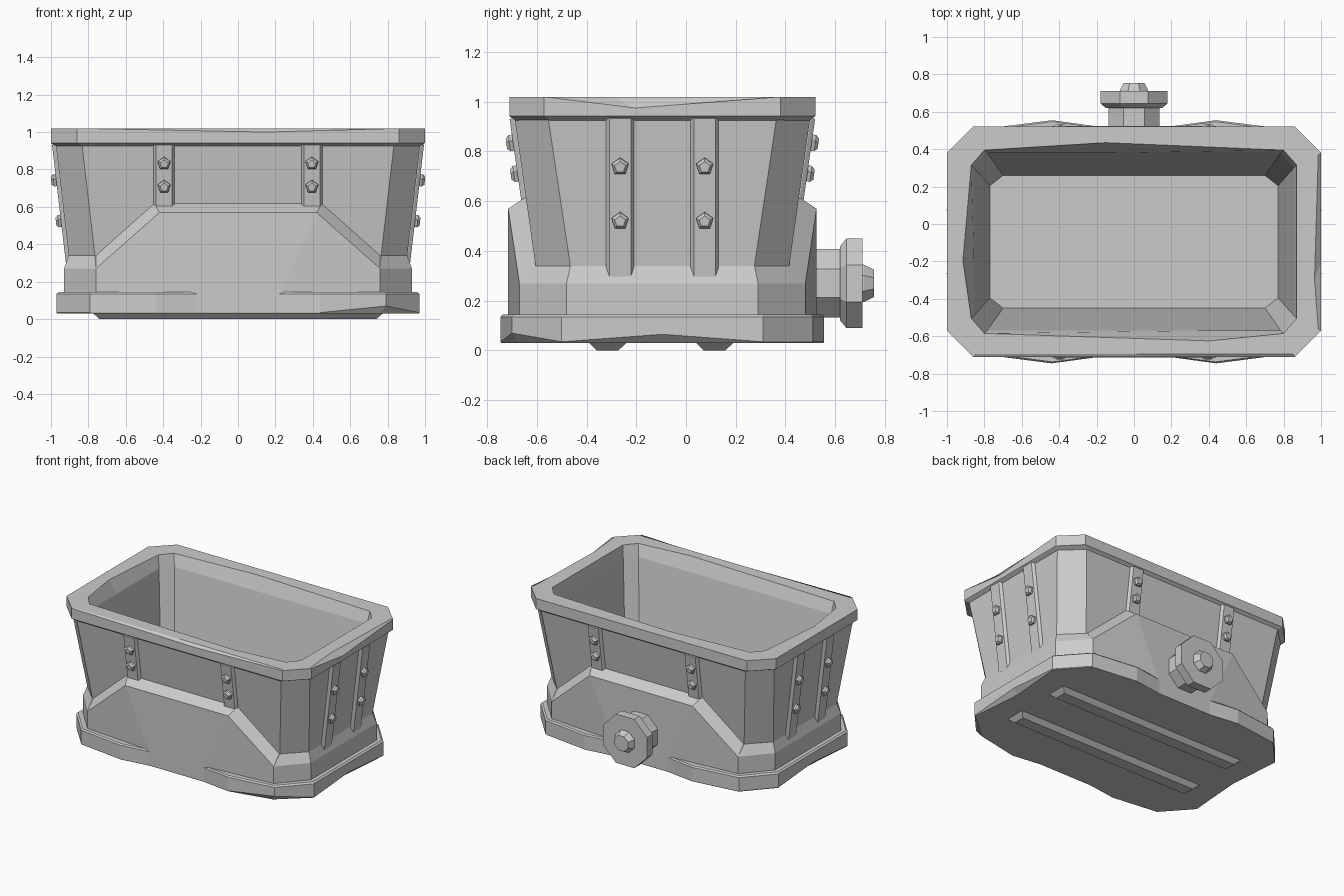
import bpy, bmesh, math
from mathutils import Vector, Matrix

if "Cube" in bpy.data.objects:
    bpy.data.objects.remove(bpy.data.objects["Cube"])

CY = -0.095  # centre of the tub in y


def finish(name, bm):
    bmesh.ops.recalc_face_normals(bm, faces=bm.faces[:])
    me = bpy.data.meshes.new(name)
    bm.to_mesh(me)
    bm.free()
    ob = bpy.data.objects.new(name, me)
    bpy.context.collection.objects.link(ob)
    return ob


def loft(name, loops, cap_start=False, cap_end=False):
    bm = bmesh.new()
    rings = [[bm.verts.new(p) for p in lp] for lp in loops]
    for a, b in zip(rings, rings[1:]):
        for i in range(len(a)):
            j = (i + 1) % len(a)
            bm.faces.new((a[i], a[j], b[j], b[i]))
    if cap_start:
        bm.faces.new(rings[0][::-1])
    if cap_end:
        bm.faces.new(rings[-1])
    return finish(name, bm)


def ring(hx, hy, cx, cy, z, R=(0, 0, 0), B=(0, 0, 0), L=(0, 0, 0), F=(0, 0, 0)):
    # chamfered rectangle; each side has a mid point (along, outward, dz)
    pts = [(hx + R[1], R[0], z + R[2]), (hx, hy - cy, z), (hx - cx, hy, z),
           (B[0], hy + B[1], z + B[2]), (cx - hx, hy, z), (-hx, hy - cy, z),
           (-hx - L[1], L[0], z + L[2]), (-hx, cy - hy, z), (cx - hx, -hy, z),
           (F[0], -hy - F[1], z + F[2]), (hx - cx, -hy, z), (hx, cy - hy, z)]
    return [(x, y + CY, w) for x, y, w in pts]


# Outer tub wall
loft("tub_wall", [ring(.93, .575, .17, .19, .10), ring(.93, .575, .17, .19, .27),
                  ring(.905, .51, .14, .14, .34), ring(.975, .595, .14, .135, .94)])

# Rim with worn nicks, continuing into inner walls and floor
loft("rim_and_interior", [
    ring(.965, .585, .14, .135, .92), ring(.99, .605, .14, .14, .935),
    ring(1, .615, .14, .14, .942),
    ring(1, .615, .14, .14, 1.02, R=(-.11, 0, -.045), F=(.15, 0, -.02)),
    ring(.985, .6, .135, .135, 1.02, R=(-.2, -.02, 0)),
    ring(.87, .49, .07, .08, 1.02, B=(-.15, .04, 0), F=(.4, .04, 0), L=(-.1, .045, 0)),
    ring(.855, .475, .07, .08, .93, B=(-.15, 0, 0), F=(.4, 0, 0), L=(-.1, 0, 0)),
    ring(.77, .355, .07, .055, .15)], cap_end=True)

# Base plinth with uneven outline and chipped lower edge
quarter = [(.97, .405), (.79, .605), (.44, .65), (.22, .62)]
outline = [(.97, 0)] + quarter + [(-x, y) for x, y in quarter[::-1]]
outline += [(-x, -y) for x, y in outline]
CHIPS = {0: .03, 9: .03, 16: .035}


def base_ring(z, inset=0, chip_z=False, chip_in=0):
    out = []
    for i, (x, y) in enumerate(outline):
        k = 1 - inset - (chip_in if i in CHIPS else 0)
        out.append((x * k, y * k + CY, z + (CHIPS.get(i, 0) if chip_z else 0)))
    return out


loft("base_plinth", [base_ring(.03, .004, chip_in=.035), base_ring(.035, chip_z=True),
                     base_ring(.135), base_ring(.145, .012), base_ring(.145, .1)],
     cap_start=True, cap_end=True)

# Raised trapezoid panels on front and back
for name, sy in (("front_panel", 1), ("back_panel", -1)):
    bm = bmesh.new()

    def side(s):
        pts = [(.22, -.62, .12), (.42, -.62, .57), (.76, -.575, .27), (.76, -.575, .12),
               (.45, -.545, .62), (.765, -.505, .34)]
        return [bm.verts.new((x * s, y * sy + CY, z)) for x, y, z in pts]

    r, l = side(1), side(-1)
    bm.faces.new((l[0], r[0], r[1], l[1]))
    bm.faces.new((l[1], r[1], r[4], l[4]))
    for v in (r, l):
        bm.faces.new((v[0], v[3], v[2], v[1]))
        bm.faces.new((v[1], v[2], v[5], v[4]))
    bmesh.ops.recalc_face_normals(bm, faces=bm.faces[:])
    f = bm.faces[:][0]
    f.normal_update()
    flip = f.normal.y * sy > 0
    ob = finish(name, bm)
    if flip:
        ob.data.flip_normals()


def wall_matrix(d, off, slope):
    # local axes on a leaning wall: x along, y up the slope, z outward
    d, up = Vector(d), Vector((0, 0, 1))
    u = up.cross(d)
    v = (up + d * slope).normalized()
    m = Matrix((u, v, u.cross(v))).transposed().to_4x4()
    m.translation = d * off + Vector((0, CY, .34))
    return m


def strap(name, m, u, z0, z1, rivets):
    def rect(w, h):
        return [m @ Vector(p) for p in ((u - w, z0 - .34, h), (u + w, z0 - .34, h),
                                        (u + w, z1 - .34, h), (u - w, z1 - .34, h))]
    loft(name + "_strap", [rect(.058, -.02), rect(.056, .003), rect(.043, .02)],
         True, True)
    for i, z in enumerate(rivets):
        def pent(r, h):
            return [m @ Vector((u + r * math.sin(k * math.tau / 5),
                                z - .34 + r * math.cos(k * math.tau / 5), h))
                    for k in range(5)]
        loft(f"{name}_rivet_{i}", [pent(.036, .015), pent(.036, .034), pent(.023, .047)],
             True, True)


# Straps and rivets on all four walls
for wall, d, off, slope, us, z0, rivets in (
        ("front", (0, -1, 0), .51, .142, (-.395, .395), .60, (.84, .715)),
        ("back", (0, 1, 0), .51, .142, (-.395, .395), .60, (.84, .715)),
        ("right", (1, 0, 0), .905, .117, (-.17, .17), .30, (.745, .525)),
        ("left", (-1, 0, 0), .905, .117, (-.17, .17), .30, (.745, .525))):
    for i, u in enumerate(us):
        strap(f"{wall}_{i}", wall_matrix(d, off, slope), u, z0, .94, rivets)

# Bottom runners
for name, y in (("front_runner", -.315), ("rear_runner", .115)):
    loft(name, [[(sx * a, y + sy * b, z) for sx, sy in ((-1, -1), (1, -1), (1, 1), (-1, 1))]
                for a, b, z in ((.74, .043, 0), (.78, .08, .035))], True, True)


# Octagonal plug on the back
def octagon(r, y):
    r /= math.cos(math.pi / 8)
    return [(r * math.cos((k + .5) * math.pi / 4), y, .27 + r * math.sin((k + .5) * math.pi / 4))
            for k in range(8)]


loft("plug_stem", [octagon(.137, .48), octagon(.137, .63)], True, True)
loft("plug_flange", [octagon(.15, .62), octagon(.18, .645), octagon(.18, .71)], True, True)
loft("plug_nub", [octagon(.077, .70), octagon(.075, .715), octagon(.055, .755)], True, True)
